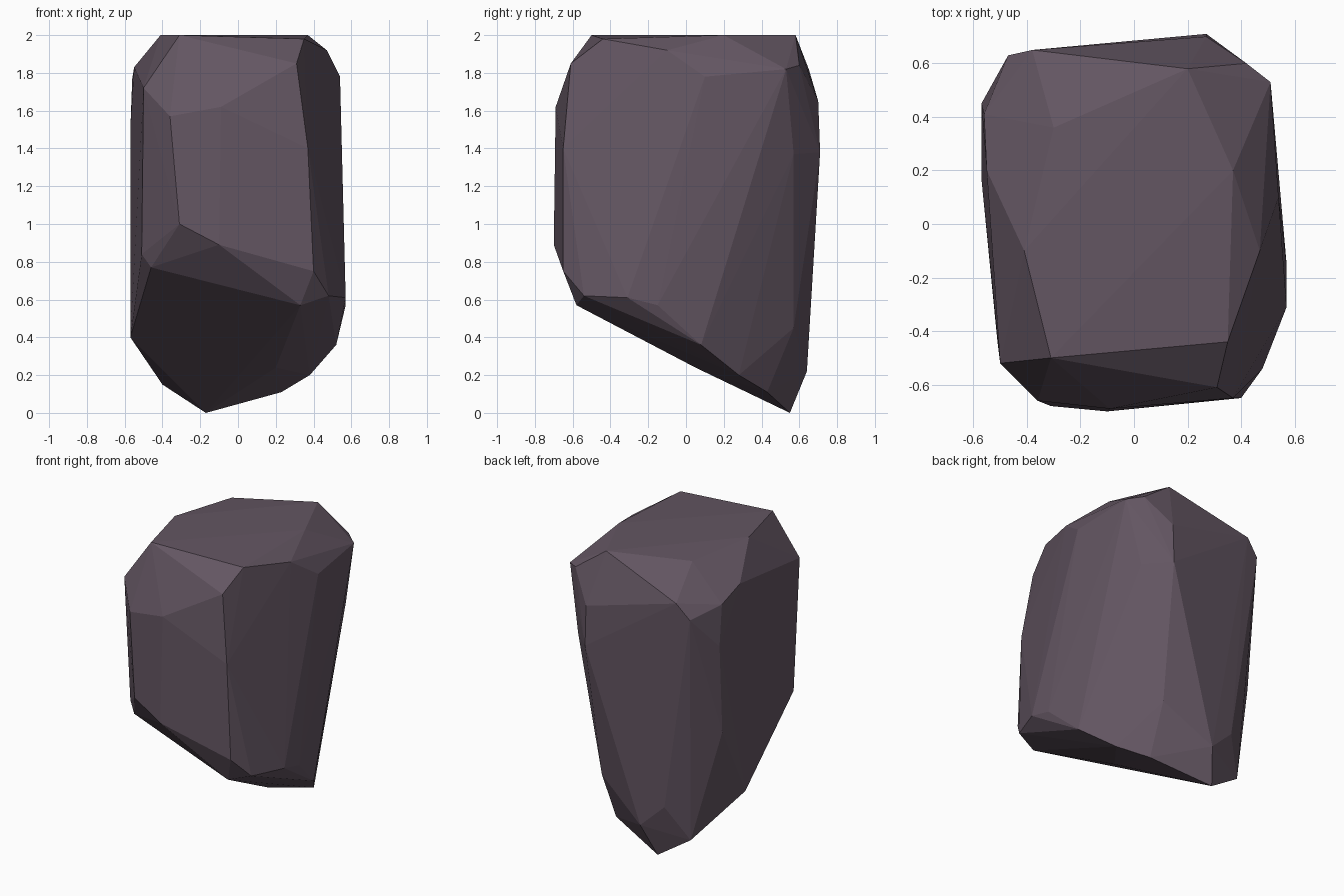
import bpy, bmesh

# Corner points of the chiselled stone, grouped by zone
crown = [(-.41, -.1, 2), (-.31, -.5, 2), (.35, -.44, 1.98),
         (.37, .2, 2), (.2, .58, 2), (-.3, .36, 1.98)]
shoulder = [(-.5, -.52, 1.72), (-.36, -.66, 1.57), (-.09, -.69, 1.62),
            (.31, -.61, 1.85), (.47, -.1, 1.92), (.51, .53, 1.82),
            (.42, .6, 1.84), (.27, .7, 1.65), (-.38, .65, 1.82),
            (-.47, .63, 1.72), (-.56, .41, 1.77), (-.55, .2, 1.83)]
front = [(-.31, -.68, 1.0), (-.1, -.7, .89), (.37, -.65, 1.4),
         (.4, -.65, .75), (-.51, -.44, .84), (-.46, -.47, .77)]
right = [(.54, .1, 1.78), (.52, .28, 1.5), (.42, .57, 1.37)]
back = [(.27, .71, 1.38), (-.1, .64, .22), (-.27, .62, .38),
        (-.57, .45, 1.5), (-.57, .42, .9), (.24, .57, .45)]
base = [(.02, -.61, .75), (.33, -.58, .57), (.48, -.54, .62),
        (.57, -.31, .61), (.57, -.15, .57), (.52, .08, .36),
        (.38, .28, .2), (.23, .43, .11), (.2, .05, .24),
        (-.17, .55, 0), (-.4, .52, .15), (-.57, .17, .4)]

# Wrap the corners in a faceted skin
bm = bmesh.new()
for p in crown + shoulder + front + right + back + base:
    bm.verts.new(p)
hull = bmesh.ops.convex_hull(bm, input=bm.verts[:])
spare = {v for v in hull["geom_interior"] + hull["geom_unused"]
         if isinstance(v, bmesh.types.BMVert)}
bmesh.ops.delete(bm, geom=list(spare), context='VERTS')
bmesh.ops.dissolve_limit(bm, angle_limit=0.03, verts=bm.verts[:], edges=bm.edges[:])
bmesh.ops.recalc_face_normals(bm, faces=bm.faces[:])

mesh = bpy.data.meshes.new("rock")
bm.to_mesh(mesh)
bm.free()
rock = bpy.data.objects.new("rock", mesh)
bpy.context.collection.objects.link(rock)

# Dark purplish stone
stone = bpy.data.materials.new("stone")
stone.diffuse_color = (.125, .092, .122, 1)
mesh.materials.append(stone)
